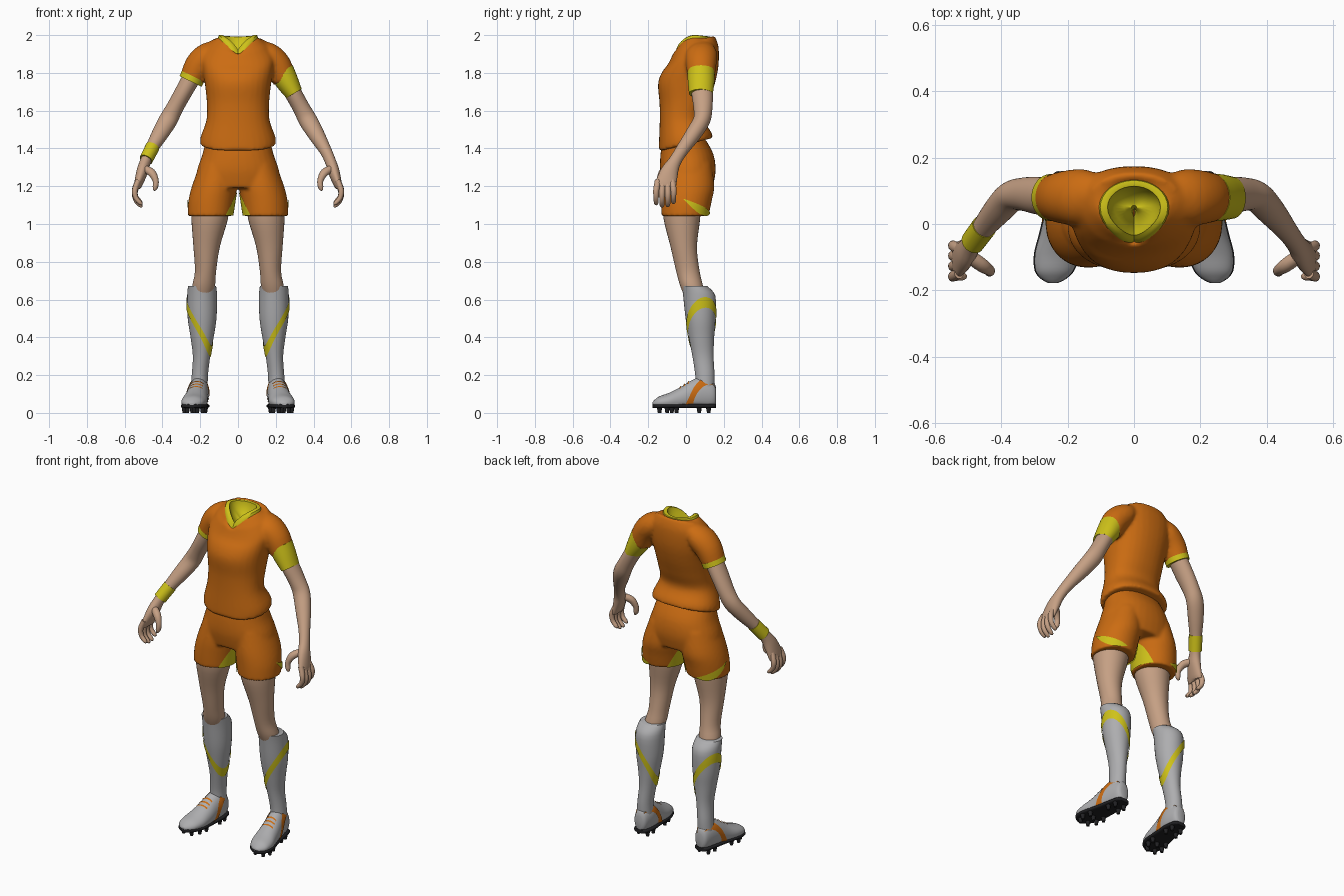
import bpy, bmesh, math
from mathutils import Vector

if "Cube" in bpy.data.objects:
    bpy.data.objects.remove(bpy.data.objects["Cube"])

N = 32
def material(name, r, g, b):
    m = bpy.data.materials.new(name)
    m.diffuse_color = (r, g, b, 1)
    m.use_nodes = True
    m.node_tree.nodes["Principled BSDF"].inputs["Base Color"].default_value = m.diffuse_color
    return m
ORANGE = material("orange cloth", 0.60, 0.15, 0.006)
YELLOW = material("yellow trim", 0.62, 0.54, 0.01)
SKIN = material("skin", 0.56, 0.35, 0.23)
GREY = material("light grey", 0.42, 0.42, 0.43)
BLACK = material("black rubber", 0.015, 0.015, 0.017)

def finish(name, bm, mat, remesh=False):
    bmesh.ops.recalc_face_normals(bm, faces=bm.faces)
    me = bpy.data.meshes.new(name)
    bm.to_mesh(me)
    bm.free()
    for p in me.polygons:
        p.use_smooth = True
    me.set_sharp_from_angle(angle=math.radians(50))
    me.materials.append(mat)
    ob = bpy.data.objects.new(name, me)
    bpy.context.collection.objects.link(ob)
    if remesh:  # fuse overlapping shells into one soft garment
        r = ob.modifiers.new("fuse", 'REMESH')
        r.mode = 'VOXEL'
        r.voxel_size = 0.009
        r.use_smooth_shade = True
        s = ob.modifiers.new("soften", 'SMOOTH')
        s.factor = 0.5
        s.iterations = 7
    return ob

def dense(secs, k=4):
    """Catmull-Rom resampling of section tuples."""
    out = []
    for i in range(len(secs) - 1):
        p0, p1, p2, p3 = (secs[max(i - 1, 0)], secs[i], secs[i + 1], secs[min(i + 2, len(secs) - 1)])
        for j in range(k):
            t = j / k
            out.append(tuple(0.5 * (2*b + (c - a)*t + (2*a - 5*b + 4*c - d)*t*t + (3*b - a - 3*c + d)*t**3)
                             for a, b, c, d in zip(p0, p1, p2, p3)))
    return out + [secs[-1]]

def rings(secs, mode='path', n=N, power=2.0):
    """Elliptical rings from (x, y, z, r1, r2[, slope]); mode z / y keeps them level / upright."""
    d = dense(secs)
    res = []
    for i, s in enumerate(d):
        c = Vector(s[:3])
        if mode == 'z':
            u, v = Vector((1, 0, 0)), Vector((0, 1, s[5] if len(s) > 5 else 0))
        elif mode == 'y':
            u, v = Vector((1, 0, 0)), Vector((0, 0, 1))
        else:
            t = (Vector(d[min(i + 1, len(d) - 1)][:3]) - Vector(d[max(i - 1, 0)][:3])).normalized()
            u = (Vector((1, 0, 0)) - t * t.x).normalized()
            v = t.cross(u)
        ring = []
        for j in range(n):
            a = 2 * math.pi * j / n
            ca, sa = math.cos(a), math.sin(a)
            q = (abs(ca)**power + abs(sa)**power) ** (-1 / power)
            ring.append(c + u * (ca * q * s[3]) + v * (sa * q * s[4]))
        res.append(ring)
    return res

def skin(name, shells, mat, s=1, remesh=False, cap_start=True, zmin=None):
    bm = bmesh.new()
    for rs in shells:
        vs = [[bm.verts.new((p.x * s, p.y, p.z if zmin is None else max(p.z, zmin))) for p in r] for r in rs]
        for a, b in zip(vs, vs[1:]):
            n = len(a)
            for j in range(n):
                bm.faces.new((a[j], a[(j + 1) % n], b[(j + 1) % n], b[j]))
        if cap_start:
            bm.faces.new(vs[0])
        bm.faces.new(vs[-1])
    return finish(name, bm, mat, remesh)

def wrap(name, secs, key, a0, a1, lo, hi, mat, s=1, off=0.004, m=40, rows=4):
    """Thin painted plate hugging a lofted part: angle range, and lo/hi limits along axis key."""
    d = sorted(dense(secs), key=lambda q: q[key])
    bm = bmesh.new()
    grid = []
    for i in range(m + 1):
        t = i / m
        a = math.radians(a0 + (a1 - a0) * t)
        col = []
        for j in range(rows + 1):
            w = lo(t) + (hi(t) - lo(t)) * j / rows
            w = min(max(w, d[0][key]), d[-1][key])
            k = next(k for k in range(len(d) - 1) if w <= d[k + 1][key] + 1e-9)
            f = (w - d[k][key]) / max(d[k + 1][key] - d[k][key], 1e-6)
            q = [p + (r - p) * f for p, r in zip(d[k], d[k + 1])]
            x, side = q[0] + math.cos(a) * (q[3] + off), math.sin(a) * (q[4] + off)
            col.append(bm.verts.new((x * s, q[1] + side, w) if key == 2 else (x * s, w, q[2] + side)))
        grid.append(col)
    for a, b in zip(grid, grid[1:]):
        for j in range(rows):
            bm.faces.new((a[j], b[j], b[j + 1], a[j + 1]))
    bmesh.ops.remove_doubles(bm, verts=bm.verts, dist=1e-5)
    return finish(name, bm, mat)

def neck_ring(k, dz):
    """V-neck outline scaled by k: level behind, dropping to a point in front."""
    r = []
    for j in range(N):
        a = 2 * math.pi * j / N
        c, f = math.cos(a), math.sin(a)
        front = max(0, -f)
        drop = (0.105 - 0.15 * (1 - max(k, 0.78))) * (1 - abs(c)) if f < 0 else 0.008 * f
        r.append(Vector((k * 0.1 * c * (1 - 0.3 * front**2), 0.05 + k * f * (0.105 if f < 0 else 0.08),
                         1.995 - drop + dz)))
    return r

# Shirt: torso with hollow neck, fused with both sleeves
torso = [(0, 0, 1.42, .20, .144, .25), (0, -.005, 1.46, .198, .138, .2), (0, -.022, 1.55, .167, .117, .05),
         (0, -.01, 1.64, .165, .13, 0), (0, .002, 1.74, .175, .15, 0), (0, .022, 1.82, .187, .15, .12),
         (0, .04, 1.895, .19, .132, .33), (0, .042, 1.955, .15, .108, .42)]
body = rings(torso, 'z', power=2.25) + [neck_ring(1.02, -.004), neck_ring(.85, -.012),
                                        neck_ring(.7, -.06), neck_ring(.3, -.11)]
sleeve = rings([(.10, .075, 1.90, .065, .08), (.16, .08, 1.888, .072, .086),
                (.21, .08, 1.838, .073, .08), (.248, .08, 1.76, .063, .069)])
other_sleeve = [[Vector((-p.x, p.y, p.z)) for p in r] for r in sleeve]
skin("shirt", [body, sleeve, other_sleeve], ORANGE, remesh=True)
skin("collar", [[neck_ring(1.07, -.012), neck_ring(1.02, .004), neck_ring(.9, .006), neck_ring(.8, .004),
                 neck_ring(.76, -.015), neck_ring(.6, -.045), neck_ring(.3, -.075), neck_ring(.08, -.08)]],
     YELLOW, cap_start=False)
skin("sleeve_trim", [rings([(.238, .08, 1.782, .066, .072), (.251, .08, 1.755, .065, .071)])], YELLOW, -1)
skin("armband", [rings([(.230, .08, 1.808, .068, .073), (.262, .08, 1.75, .060, .070),
                        (.297, .079, 1.69, .047, .063)])], YELLOW)
skin("wristband", [rings([(.452, -.008, 1.408, .038, .039), (.487, -.055, 1.34, .036, .039)])], YELLOW, -1)

# Shorts: hips fused with two legs
leg_cloth = [(.105, .01, 1.32, .095, .125), (.125, .01, 1.2, .119, .14), (.140, .002, 1.12, .123, .134),
             (.148, -.005, 1.042, .119, .125)]
cloth = rings(leg_cloth, 'z')
hips = rings([(0, -.01, 1.45, .170, .112), (0, .005, 1.37, .188, .14), (0, .01, 1.28, .218, .147),
              (0, .01, 1.19, .225, .13)], 'z', power=2.2)
skin("shorts", [hips, cloth, [[Vector((-p.x, p.y, p.z)) for p in r] for r in cloth]], ORANGE, remesh=True)

thigh = [(.148, -.02, 1.13, .1, .1), (.15, -.022, 1.03, .097, .097), (.166, -.012, .88, .070, .070),
         (.172, .01, .75, .056, .062), (.182, .03, .67, .06, .06), (.19, .05, .6, .05, .05)]
sock = [(.19, .045, .672, .074, .066), (.19, .07, .62, .079, .085), (.19, .077, .5, .076, .079),
        (.19, .082, .4, .061, .067), (.193, .09, .3, .046, .056), (.202, .1, .2, .043, .051),
        (.205, .1, .13, .045, .05)]
shoe = [(.205, .16, .09, .022, .04), (.205, .145, .095, .040, .068), (.207, .085, .1, .053, .09),
        (.214, .03, .09, .056, .082), (.222, -.03, .07, .062, .066), (.232, -.09, .06, .067, .046),
        (.24, -.14, .055, .057, .033), (.243, -.165, .05, .036, .02), (.244, -.178, .048, .012, .008)]
sole = [(x, y, .037, r + .003, .011) for x, y, z, r, h in shoe]
arm = [(.22, .08, 1.82, .05, .055), (.285, .085, 1.705, .046, .057), (.335, .09, 1.615, .045, .05),
       (.37, .083, 1.55, .049, .045), (.412, .04, 1.478, .044, .042), (.463, -.022, 1.39, .032, .034),
       (.490, -.06, 1.33, .029, .034), (.508, -.088, 1.275, .030, .047), (.530, -.108, 1.205, .021, .056),
       (.535, -.11, 1.19, .012, .05)]
thumb = [(.50, -.095, 1.295, .02, .02), (.458, -.125, 1.272, .022, .02), (.436, -.14, 1.23, .016, .016),
         (.438, -.144, 1.195, .014, .014), (.446, -.146, 1.178, .006, .006)]

for s, side in ((1, "left"), (-1, "right")):
    # Arm and hand
    skin(side + "_arm", [rings(arm)], SKIN, s)
    skin(side + "_thumb", [rings(thumb, n=14)], SKIN, s)
    for i, (y, dz) in enumerate(((-.158, .008), (-.127, -.004), (-.096, -.002), (-.066, .014))):
        f = [(.528, y * .8 - .022, 1.23, .015, .017), (.546, y, 1.17 + dz, .015, .016),
             (.540, y, 1.13 + dz, .013, .014), (.517, y, 1.103 + dz, .011, .012), (.506, y, 1.097 + dz, .005, .006)]
        skin(f"{side}_finger_{i + 1}", [rings(f, n=14)], SKIN, s)
    # Leg, sock and shorts trim
    skin(side + "_leg", [rings(thigh, 'z')], SKIN, s)
    skin(side + "_sock", [rings(sock, 'z')], GREY, s)
    mid = lambda t: .455 + .13 * math.cos(2 * math.pi * t)
    wrap(side + "_sock_stripe", sock, 2, 20, 380, lambda t: mid(t) - .028, lambda t: mid(t) + .028, YELLOW, s, m=64)
    wrap(side + "_shorts_side_trim", leg_cloth, 2, -8, 88, lambda t: 1.135 - .08 * t - .045 * math.sin(math.pi * t),
         lambda t: 1.135 - .08 * t, YELLOW, s)
    wrap(side + "_shorts_inner_trim", leg_cloth, 2, 132, 228, lambda t: 1.044,
         lambda t: 1.046 + .13 * math.sin(math.pi * t), YELLOW, s)
    # Shoe, sole, stripes, laces and studs
    skin(side + "_shoe", [rings(shoe, 'y')], GREY, s, zmin=.042)
    skin(side + "_sole", [rings(sole, 'y', power=4)], BLACK, s)
    for k, (a0, a1) in enumerate(((-28, 52), (208, 128))):
        wrap(f"{side}_shoe_stripe_{k + 1}", shoe, 1, a0, a1, lambda t: -.005 + .065 * t + .05 * max(0, t - .7),
             lambda t: .04 + .118 * t * t, ORANGE, s)
    for k in range(3):
        y0 = -.035 + .022 * k
        wrap(f"{side}_lace_{k + 1}", shoe, 1, 58, 122, lambda t: y0, lambda t: y0 + .008, ORANGE, s, m=12)
    bm = bmesh.new()
    for x, y in ((.175, .12), (.235, .12), (.172, .07), (.243, .07), (.178, -.05), (.272, -.05),
                 (.188, -.1), (.285, -.1), (.215, -.14), (.268, -.14), (.23, -.075)):
        g = bmesh.ops.create_cone(bm, cap_ends=True, segments=10, radius1=.009, radius2=.015, depth=.034)
        bmesh.ops.translate(bm, verts=g['verts'], vec=(x * s, y, .017))
    finish(side + "_studs", bm, BLACK)
